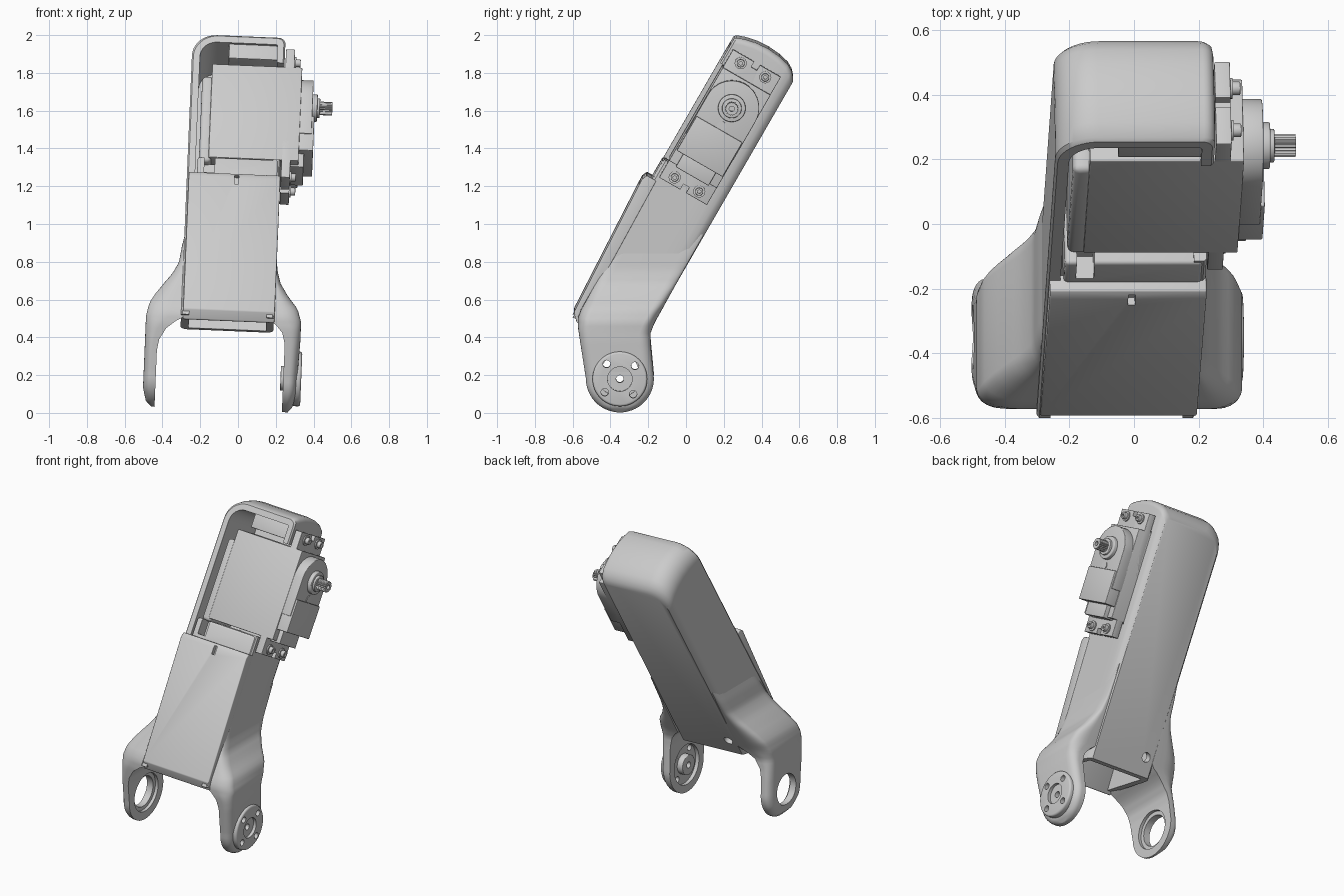
import bpy, bmesh, math
from mathutils import Matrix

if "Cube" in bpy.data.objects:
    bpy.data.objects.remove(bpy.data.objects["Cube"], do_unlink=True)

GREY = bpy.data.materials.new("light_grey")
GREY.use_nodes = True
GREY.diffuse_color = (0.6, 0.6, 0.6, 1)
GREY.node_tree.nodes["Principled BSDF"].inputs["Base Color"].default_value = (0.6, 0.6, 0.6, 1)

# Frames: origin at the lower pivot; the body frame also leans back 30 degrees
ARM = Matrix.Translation((0, -0.35, 0.193)) @ Matrix.Rotation(math.radians(2.4), 4, 'Y')
BODY = ARM @ Matrix.Rotation(math.radians(-30), 4, 'X')


def loft(rings):
    """Closed skin through rings of equal length, capped at both ends."""
    bm = bmesh.new()
    vs = [[bm.verts.new(p) for p in r] for r in rings]
    n = len(rings[0])
    for a, b in zip(vs, vs[1:]):
        for i in range(n):
            j = (i + 1) % n
            bm.faces.new((a[i], a[j], b[j], b[i]))
    bm.faces.new(vs[0][::-1])
    bm.faces.new(vs[-1])
    bmesh.ops.recalc_face_normals(bm, faces=bm.faces)
    return bm


def prism(x0, x1, pts):
    return loft([[(x, y, z) for y, z in pts] for x in (x0, x1)])


def box(x0, x1, y0, y1, z0, z1):
    return prism(x0, x1, [(y0, z0), (y1, z0), (y1, z1), (y0, z1)])


def rod(x0, x1, r, y=0, z=0, n=40, teeth=0):
    """Cylinder along x; teeth gives alternate points a smaller radius."""
    pts = []
    for i in range(n):
        a = 2 * math.pi * i / n
        q = r - teeth * (i % 2)
        pts.append((y + q * math.cos(a), z + q * math.sin(a)))
    return prism(x0, x1, pts)


def raw(name, bm, frame):
    me = bpy.data.meshes.new(name)
    bm.to_mesh(me)
    bm.free()
    ob = bpy.data.objects.new(name, me)
    bpy.context.collection.objects.link(ob)
    ob.matrix_world = frame
    return ob


def part(name, bm, frame, bevel=0, cuts=(), angle=35):
    """Make one finished part: bevel, cut, bake, shade and colour it."""
    ob = raw(name, bm, frame)
    if bevel:
        m = ob.modifiers.new("bevel", 'BEVEL')
        m.width, m.segments, m.limit_method = bevel, 3, 'ANGLE'
    helpers = []
    for c in cuts:
        h = raw("cutter", c, frame)
        h.hide_render = True
        helpers.append(h)
        m = ob.modifiers.new("cut", 'BOOLEAN')
        m.operation, m.object, m.solver = 'DIFFERENCE', h, 'EXACT'
    bpy.context.view_layer.update()
    dg = bpy.context.evaluated_depsgraph_get()
    me = bpy.data.meshes.new_from_object(ob.evaluated_get(dg))
    ob.modifiers.clear()
    ob.data = me
    for h in helpers:
        bpy.data.objects.remove(h, do_unlink=True)
    me.materials.clear()
    me.materials.append(GREY)
    bpy.ops.object.select_all(action='DESELECT')
    ob.select_set(True)
    bpy.context.view_layer.objects.active = ob
    bpy.ops.object.shade_smooth_by_angle(angle=math.radians(angle))
    return ob


def lerp(table, z):
    if z <= table[0][0]:
        return table[0][1]
    for (a, p), (b, q) in zip(table, table[1:]):
        if z <= b:
            return p + (q - p) * (z - a) / (b - a)
    return table[-1][1]


# --- Body shell: hollow, open in front and below, with a domed top
def outline(t, x0, x1, bottom, top, rl, rr):
    pts = [(x0, t, bottom)]
    for i in range(11):
        a = math.pi - math.pi / 2 * i / 10
        pts.append((x0 + rl + rl * math.cos(a), t, top - rl + rl * math.sin(a)))
    for i in range(6):
        a = math.pi / 2 - math.pi / 2 * i / 5
        pts.append((x1 - rr + rr * math.cos(a), t, top - rr + rr * math.sin(a)))
    return pts + [(x1, t, bottom)]


slices = [(-0.375, 0.008, 1.858), (-0.365, 0, 1.868), (-0.32, 0, 1.884), (-0.26, 0, 1.897),
          (-0.19, 0, 1.902), (-0.12, 0, 1.896), (-0.06, 0, 1.882), (-0.025, 0.003, 1.862),
          (-0.005, 0.012, 1.84), (0.01, 0.028, 1.815)]
shell = loft([outline(t, -0.315 + e, 0.177 - e, 0.15 + 0.34 * (t + 0.375), top, 0.13, 0.035)
              for t, e, top in slices])
cavity = loft([outline(t, -0.272, 0.137, -0.2, 1.82, 0.09, 0.01) for t in (-0.6, -0.03)])
window = box(0.08, 0.3, -0.6, -0.06, 1.12, 1.71)
hole = rod(-0.1, 0.1, 0.03, n=24)
bmesh.ops.transform(hole, matrix=Matrix.Translation((-0.23, 0, 0.4)) @ Matrix.Rotation(math.pi / 2, 4, 'Z'),
                    verts=hole.verts)
part("body_shell", shell, BODY, cuts=[cavity, window, hole])

# --- Front cover, servo shelf and upper mounting block
slot = box(-0.062, -0.04, -0.6, -0.395, 0.93, 0.985)
part("front_cover", prism(-0.305, 0.18, [(0.0 - 0.345, 0.14), (-0.385, 0.18), (-0.425, 0.97),
     (-0.412, 1.0), (-0.355, 1.0), (-0.335, 0.14)]), BODY, 0.008, [slot])
part("servo_shelf", box(-0.262, 0.165, -0.38, -0.04, 0.95, 1.115), BODY, 0.012,
     [box(-0.225, -0.17, -0.5, -0.3, 1.02, 1.2)])
part("upper_mount", box(-0.12, 0.15, -0.36, -0.02, 1.735, 1.83), BODY, 0.004)

# --- Fork arms: horizontal sections swept up into the shoulders
FRONT = [(0, -0.18), (0.27, -0.222), (0.32, -0.222), (0.36, -0.208), (0.76, 0.022)]
BACK = [(0, 0.18), (0.18, 0.163), (0.24, 0.162), (0.29, 0.182), (0.76, 0.445)]
L_OUT = [(-0.18, -0.45), (-0.15, -0.482), (-0.08, -0.5), (0.3, -0.5), (0.37, -0.485), (0.42, -0.455),
         (0.48, -0.41), (0.53, -0.37), (0.59, -0.338), (0.68, -0.325), (0.76, -0.308)]
L_IN = [(0.12, -0.435), (0.18, -0.425), (0.24, -0.39), (0.285, -0.335), (0.31, -0.285)]
R_OUT = [(-0.18, 0.27), (-0.15, 0.295), (-0.08, 0.31), (0.2, 0.322), (0.3, 0.322), (0.37, 0.30),
         (0.43, 0.25), (0.5, 0.205), (0.57, 0.185), (0.76, 0.168)]
R_IN = [(0.18, 0.24), (0.24, 0.225), (0.28, 0.19), (0.3, 0.16)]


def arm(outer, inner):
    zs = [-0.18 * math.cos(math.radians(a)) for a in range(6, 90, 7)]
    zs += [0.76 * i / 38 for i in range(39)]
    rings = []
    for z in zs:
        k = math.sqrt(0.18 ** 2 - z * z) / 0.18 if z < 0 else 1
        y0, y1 = lerp(FRONT, z) * k, lerp(BACK, z) * k
        xo, xi = lerp(outer, z), lerp(inner, z)
        rx, ry = (xo - xi) * 0.6, min(0.06, (y1 - y0) * 0.3)
        ring = [(xi, y0, z)]
        for i in range(7):
            a = math.pi / 2 * i / 6
            ring.append((xo - rx + rx * math.sin(a), y0 + ry - ry * math.cos(a), z))
        for i in range(7):
            a = math.pi / 2 * i / 6
            ring.append((xo - rx + rx * math.cos(a), y1 - ry + ry * math.sin(a), z))
        rings.append(ring + [(xi, y1, z)])
    return loft(rings)


part("right_fork_arm", arm(L_OUT, L_IN), ARM,
     cuts=[rod(-0.7, -0.3, 0.1), rod(-0.455, -0.3, 0.125)], angle=40)

# Hub side: shallow inner recess, centre bore and four screw holes
SCREWS = [(-0.07, 0.08), (0.08, 0.07), (-0.08, -0.07), (0.07, -0.08)]


def bores():
    return [rod(0.1, 0.5, 0.02, y, z, 20) for y, z in [(0, 0)] + SCREWS]


part("left_fork_arm", arm(R_OUT, R_IN), ARM, cuts=[rod(0.15, 0.265, 0.13)] + bores(), angle=40)
part("hub_disc", rod(0.285, 0.335, 0.145, n=48), ARM, 0.012, [rod(0.315, 0.4, 0.065)] + bores())
part("hub_boss", rod(0.225, 0.29, 0.065), ARM, 0.004, [rod(0.1, 0.5, 0.02, n=20)])

# --- Servo: case, flange, gear case and output shaft
T, S = -0.205, 1.54
part("servo_case", box(-0.205, 0.272, -0.352, -0.06, 1.13, 1.70), BODY, 0.004)
part("servo_back_cap", box(-0.255, -0.19, -0.345, -0.07, 1.11, 1.63), BODY, 0.02)
notches = [box(0.1, 0.3, T - 0.018, T + 0.018, a, b) for a, b in ((1.0, 1.06), (1.775, 1.9))]
part("servo_flange", box(0.182, 0.23, -0.352, -0.06, 1.025, 1.808), BODY, 0.003, notches)
dome = [(T - 0.145, 1.3)] + [(T - 0.145 * math.cos(math.pi * i / 24), S + 0.145 * math.sin(math.pi * i / 24))
                             for i in range(25)] + [(T + 0.145, 1.3)]
part("gear_case", prism(0.26, 0.335, dome), BODY, 0.004)
part("motor_case", box(0.235, 0.347, T - 0.14, T + 0.14, 1.2, 1.41), BODY, 0.004)
part("motor_case_foot", box(0.225, 0.30, T - 0.1, T + 0.1, 1.12, 1.21), BODY, 0.004)
part("locating_pin", rod(0.33, 0.339, 0.025, T, 1.43, 20), BODY)
part("shaft_boss", rod(0.32, 0.36, 0.073, T, S), BODY, 0.005)
part("shaft_collar", rod(0.35, 0.374, 0.052, T, S), BODY, 0.004)
part("output_shaft", rod(0.36, 0.44, 0.036, T, S, 40, 0.005), BODY, 0, [rod(0.41, 0.5, 0.014, T, S, 16)], 25)

# --- Flange screws with washers
for s in (1.067, 1.766):
    for t in (-0.281, -0.131):
        part("screw_washer", rod(0.225, 0.238, 0.032, t, s, 24), BODY)
        part("flange_screw", rod(0.23, 0.262, 0.021, t, s, 20), BODY, 0.003, [rod(0.25, 0.3, 0.01, t, s, 6)])
